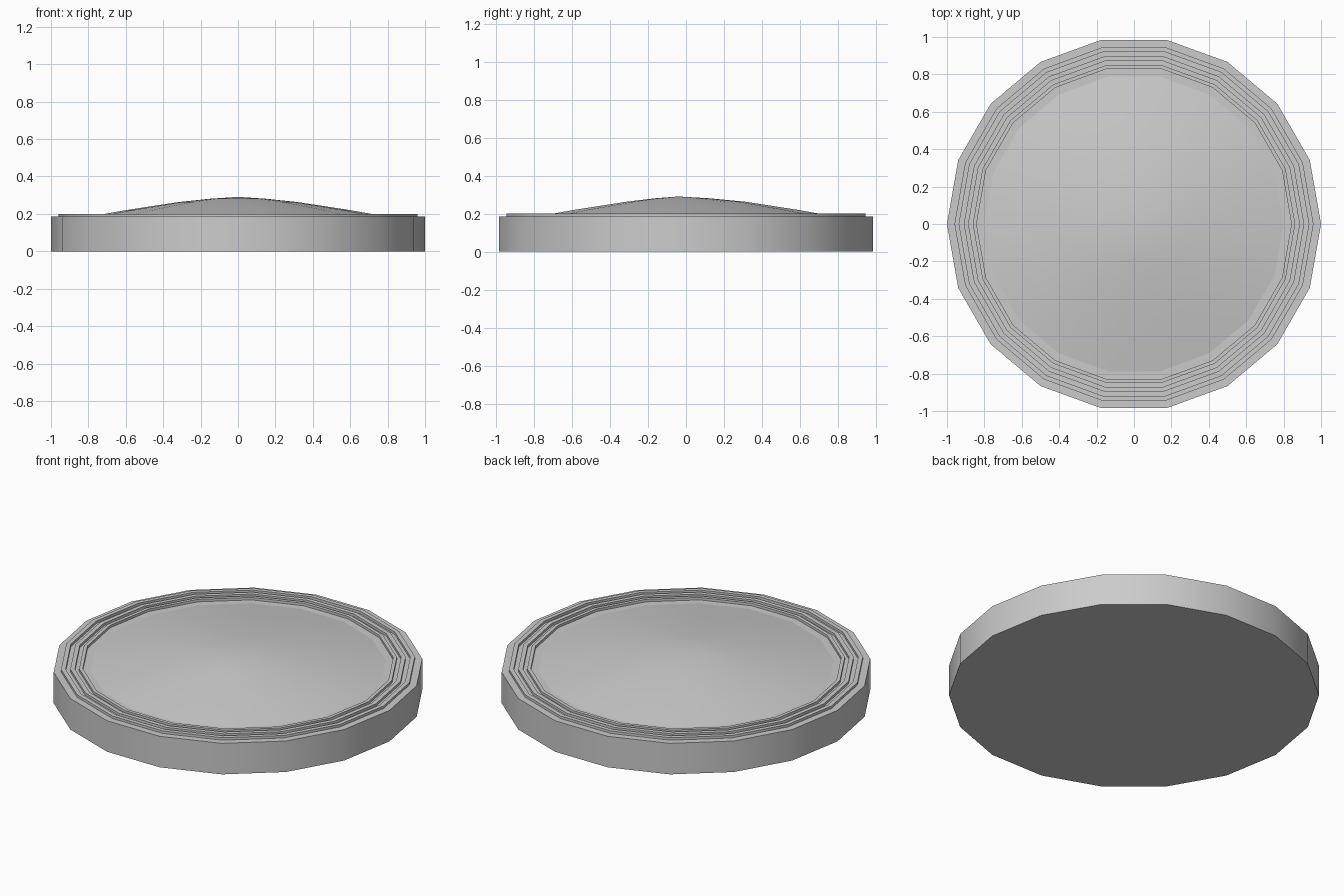
import bpy, bmesh, math

if "Cube" in bpy.data.objects:
    bpy.data.objects.remove(bpy.data.objects["Cube"])

SIDES = 18


def lathe(name, profile, shift=None):
    """Spin (radius, z) points around z; radius 0 becomes a pole."""
    bm = bmesh.new()
    rings = []
    for i, (r, z) in enumerate(profile):
        dy = shift[i] if shift else 0
        if r == 0:
            rings.append([bm.verts.new((0, dy, z))])
        else:
            rings.append([bm.verts.new((r * math.cos(math.tau * k / SIDES),
                                        r * math.sin(math.tau * k / SIDES) + dy, z))
                          for k in range(SIDES)])
    for a, b in zip(rings, rings[1:]):
        for k in range(SIDES):
            n = (k + 1) % SIDES
            if len(b) == 1:
                bm.faces.new((a[k], a[n], b[0]))
            else:
                bm.faces.new((a[k], a[n], b[n], b[k]))
    if len(rings[0]) > 1 and profile[0][1] == 0:
        bm.faces.new(rings[0][::-1])
    me = bpy.data.meshes.new(name)
    bm.to_mesh(me)
    bm.free()
    ob = bpy.data.objects.new(name, me)
    bpy.context.collection.objects.link(ob)
    bpy.ops.object.select_all(action='DESELECT')
    ob.select_set(True)
    bpy.context.view_layer.objects.active = ob
    bpy.ops.object.shade_smooth_by_angle(angle=math.radians(30))
    return ob


# Disc body with three raised concentric ridges on the rim
LOW, HIGH = 0.185, 0.20
body = [(1.0, 0.0), (1.0, LOW)]
for outer, inner in ((0.96, 0.935), (0.91, 0.885), (0.862, 0.842)):
    body += [(outer, LOW), (outer, HIGH), (inner, HIGH), (inner, LOW)]
body += [(0.80, LOW)]
lathe("disc_body", body)

# Shallow domed centre, its peak slightly towards the front
lathe("domed_centre",
      [(0.80, LOW), (0.60, 0.22), (0.32, 0.263), (0.15, 0.281), (0, 0.291)],
      [0, 0, 0, -0.02, -0.04])
